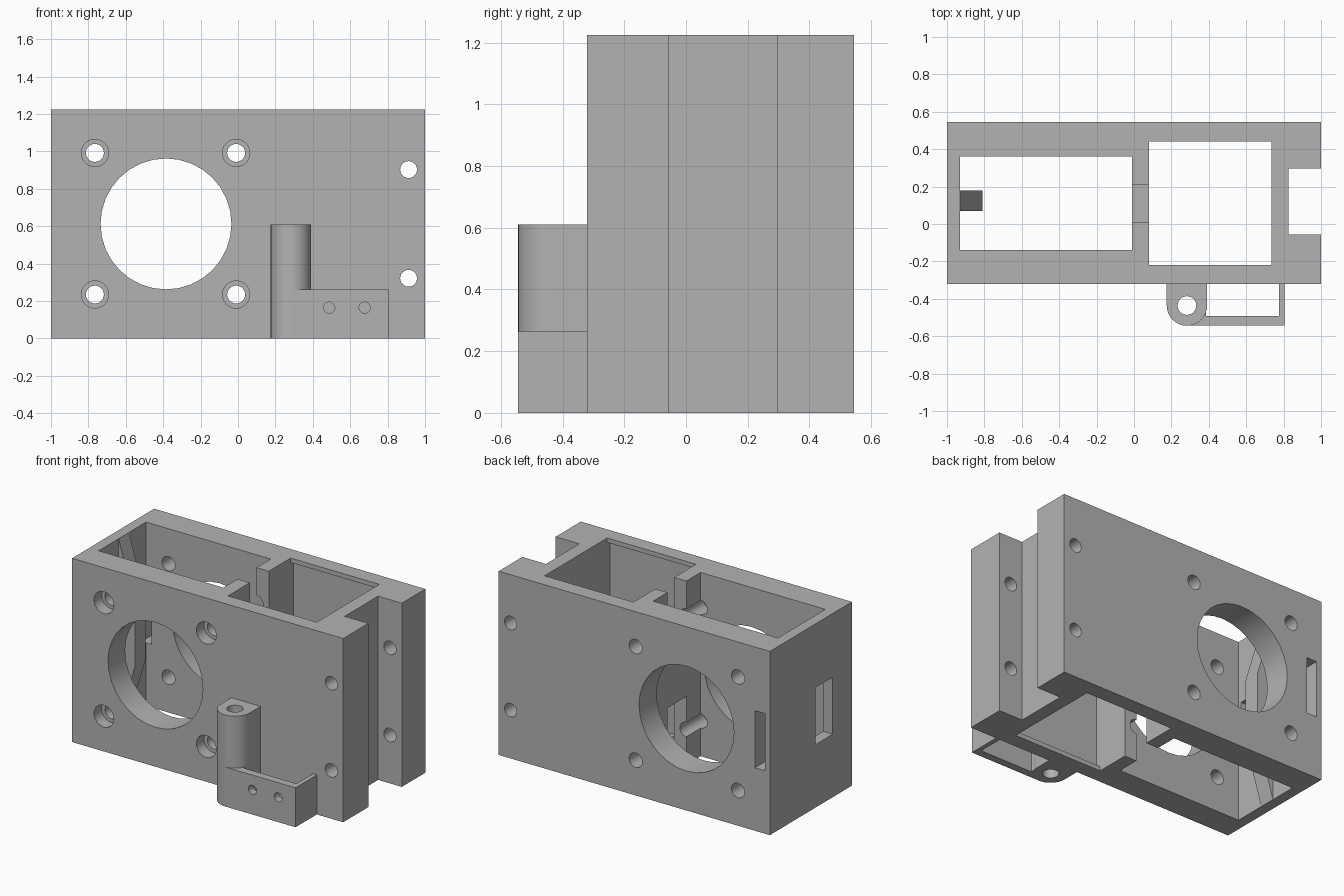
import bpy, bmesh, math
from mathutils import Matrix, Vector

cube = bpy.data.objects.get("Cube")
if cube:
    bpy.data.objects.remove(cube, do_unlink=True)

grey = bpy.data.materials.new("plain grey")
grey.use_nodes = True
grey.diffuse_color = (0.45, 0.45, 0.45, 1)
grey.node_tree.nodes["Principled BSDF"].inputs["Base Color"].default_value = (0.45, 0.45, 0.45, 1)


def finish(name, bm):
    bmesh.ops.recalc_face_normals(bm, faces=bm.faces)
    mesh = bpy.data.meshes.new(name)
    bm.to_mesh(mesh)
    bm.free()
    mesh.materials.append(grey)
    ob = bpy.data.objects.new(name, mesh)
    bpy.context.collection.objects.link(ob)
    return ob


def box(name, x, y, z):
    bm = bmesh.new()
    bmesh.ops.create_cube(bm, size=1)
    for v in bm.verts:
        v.co = Vector([a + (b - a) * (c + 0.5) for (a, b), c in zip((x, y, z), v.co)])
    return finish(name, bm)


def cylinder(name, axis, centre, radius, span, sides=24):
    """Cylinder along y (centre is x, z) or along z (centre is x, y)."""
    bm = bmesh.new()
    bmesh.ops.create_cone(bm, cap_ends=True, segments=sides, radius1=radius,
                          radius2=radius, depth=span[1] - span[0])
    mid = sum(span) / 2
    if axis == "y":
        bm.transform(Matrix.Rotation(math.pi / 2, 4, "X"))
        bm.transform(Matrix.Translation((centre[0], mid, centre[1])))
    else:
        bm.transform(Matrix.Translation((centre[0], centre[1], mid)))
    return finish(name, bm)


def prism(name, points, direction):
    bm = bmesh.new()
    face = bm.faces.new([bm.verts.new(p) for p in points])
    new = bmesh.ops.extrude_face_region(bm, geom=[face])["geom"]
    bmesh.ops.translate(bm, vec=direction,
                        verts=[g for g in new if isinstance(g, bmesh.types.BMVert)])
    return finish(name, bm)


def cut(ob, *cutters):
    """Subtract each cutter and bake the result."""
    for c in cutters:
        mod = ob.modifiers.new("cut", "BOOLEAN")
        mod.operation, mod.solver, mod.object = "DIFFERENCE", "EXACT", c
        bpy.context.view_layer.update()
        graph = bpy.context.evaluated_depsgraph_get()
        mesh = bpy.data.meshes.new_from_object(ob.evaluated_get(graph))
        ob.modifiers.clear()
        ob.data = mesh
        bpy.data.objects.remove(c, do_unlink=True)


H = 1.225
FRONT, BACK = -0.32, 0.545
through_z = (-0.1, H + 0.1)
through_y = (FRONT - 0.1, BACK + 0.1)

# Main housing with its two open bays and the notch in the side
housing = box("housing", (-1, 1), (FRONT, BACK), (0, H))
cut(housing,
    box("motor_bay", (-0.93, -0.01), (-0.14, 0.36), through_z),
    box("square_bay", (0.08, 0.735), (-0.22, 0.44), through_z),
    box("square_bay_recess", (0.08, 0.735), (-0.25, 0.47), (0.03, H - 0.03)),
    box("side_notch", (0.825, 1.1), (-0.055, 0.297), through_z))

# Gaps above and below the bridge of the dividing wall
for z in ((-0.1, 0.455), (0.77, H + 0.1)):
    cut(housing, box("divider_gap", (-0.03, 0.1), (0.01, 0.21), z))

# Large round opening, counterbored screw holes, and cheek holes
cut(housing, cylinder("round_opening", "y", (-0.385, 0.6125), 0.35, through_y, 32))
for z in (0.235, 0.992):
    for x in (-0.765, -0.01):
        cut(housing,
            cylinder("screw_hole", "y", (x, z), 0.048, through_y),
            cylinder("counterbore", "y", (x, z), 0.073, (FRONT - 0.1, FRONT + 0.08)))
for z in (0.322, 0.903):
    cut(housing, cylinder("cheek_hole", "y", (0.912, z), 0.045, through_y))

# End window and back slot
cut(housing,
    box("end_window", (-1.1, -0.9), (-0.117, 0.064), (0.42, 0.80)),
    box("back_slot", (-0.963, -0.89), (0.34, BACK + 0.1), (0.42, 0.80)))

# Tapered rib on the inside of the end wall
rib_profile = [(-0.94, 0), (-0.93, 0), (-0.81, 0.4), (-0.81, H - 0.4), (-0.93, H), (-0.94, H)]
prism("inner_rib", [(x, 0.07, z) for x, z in rib_profile], (0, 0.11, 0))

# Rounded post with a vertical bore
cx, cy, r = 0.283, -0.436, 0.108
arc = [math.pi + math.pi * i / 16 for i in range(17)]
outline = [(cx + r * math.cos(a), cy + r * math.sin(a), 0) for a in arc]
outline += [(cx + r, FRONT + 0.01, 0), (cx - r, FRONT + 0.01, 0)]
post = prism("post", outline, (0, 0, 0.61))
cut(post, cylinder("post_bore", "z", (cx, cy), 0.05, (-0.1, 0.8)))

# Low bracket walls beside the post, with two small holes
bracket = box("bracket", (cx, 0.805), (cy - r, FRONT + 0.01), (0, 0.263))
cut(bracket,
    box("bracket_pocket", (cx + r - 0.005, 0.775), (-0.492, FRONT + 0.1), through_z),
    cylinder("bracket_bore", "z", (cx, cy), 0.05, (-0.1, 0.8)))
for x in (0.488, 0.677):
    cut(bracket, cylinder("pin_hole", "y", (x, 0.165), 0.03, (-0.6, -0.45), 16))

# Smooth the round surfaces, keep the edges crisp
for ob in (housing, post, bracket):
    bpy.ops.object.select_all(action="DESELECT")
    ob.select_set(True)
    bpy.context.view_layer.objects.active = ob
    bpy.ops.object.shade_smooth_by_angle(angle=math.radians(30))
